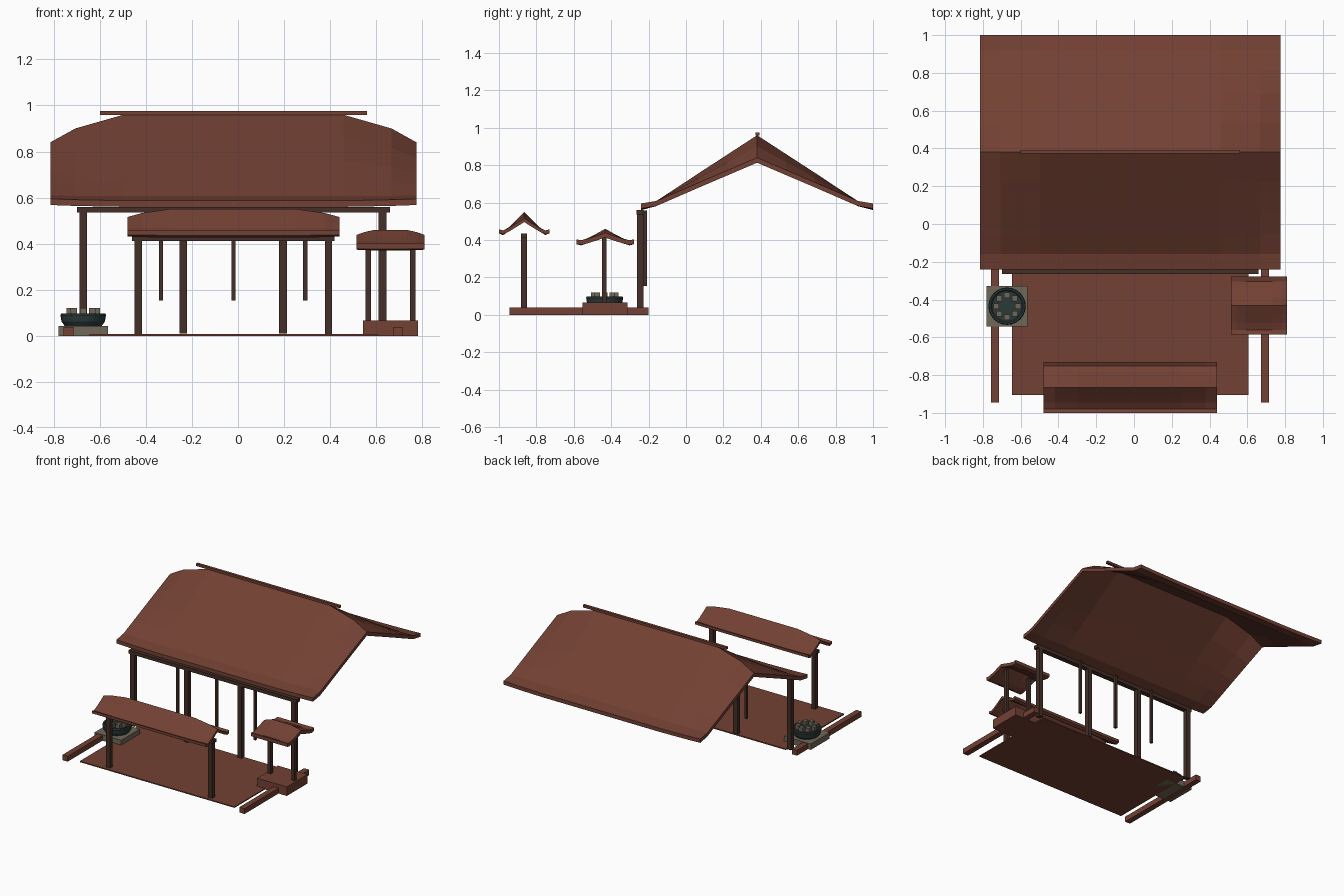
import bpy, bmesh, math
from mathutils import Vector

if "Cube" in bpy.data.objects:
    bpy.data.objects.remove(bpy.data.objects["Cube"], do_unlink=True)


def material(name, colour):
    m = bpy.data.materials.new(name)
    m.use_nodes = True
    m.diffuse_color = (*colour, 1)
    m.node_tree.nodes["Principled BSDF"].inputs["Base Color"].default_value = (*colour, 1)
    return m


RED = material("red brown wood", (0.17, 0.052, 0.033))
DARK = material("dark brown wood", (0.058, 0.028, 0.02))
STONE = material("grey stone", (0.16, 0.138, 0.1))
TEAL = material("dark teal", (0.024, 0.042, 0.042))


def finish(name, bm, mat):
    bmesh.ops.recalc_face_normals(bm, faces=bm.faces)
    mesh = bpy.data.meshes.new(name)
    bm.to_mesh(mesh)
    bm.free()
    mesh.materials.append(mat)
    ob = bpy.data.objects.new(name, mesh)
    bpy.context.collection.objects.link(ob)
    return ob


def box(name, x, y, z, mat):
    """Box from (min, max) ranges on each axis."""
    bm = bmesh.new()
    bmesh.ops.create_cube(bm, size=1)
    for v in bm.verts:
        v.co = [r[0] + (c + 0.5) * (r[1] - r[0]) for c, r in zip(v.co, (x, y, z))]
    return finish(name, bm, mat)


def post(name, x, y, z, width, mat=DARK):
    h = width / 2
    return box(name, (x - h, x + h), (y - h, y + h), z, mat)


def roof(name, centre, half, ridge, eave, end_drop, end_lift, thick, flat, slope):
    """Curved gable roof: ridge falls and eaves lift towards the ends."""
    bm = bmesh.new()
    side = [(0, 0), (flat / 2, 0), (flat, 0), ((flat + 1) * 0.54, 0.5), (1, 1)]
    columns = [(-u, d) for u, d in side[:0:-1]] + side
    rows = [(-t, f) for t, f in slope[:0:-1]] + slope
    layers = []
    for offset in (0, -thick):
        grid = []
        for u, d in columns:
            top, low = ridge - end_drop * d, eave + end_lift * d
            grid.append([bm.verts.new((centre[0] + u * half[0], centre[1] + t * half[1],
                                       top + (low - top) * f + offset)) for t, f in rows])
        layers.append(grid)
        for a, b in zip(grid, grid[1:]):
            for j in range(len(rows) - 1):
                bm.faces.new((a[j], b[j], b[j + 1], a[j + 1]))
    # close the rim between the upper and lower skins
    up, down = layers
    for i in range(len(columns) - 1):
        for j in (0, -1):
            bm.faces.new((up[i][j], up[i + 1][j], down[i + 1][j], down[i][j]))
    for j in range(len(rows) - 1):
        for i in (0, -1):
            bm.faces.new((up[i][j], up[i][j + 1], down[i][j + 1], down[i][j]))
    return finish(name, bm, RED)


# Roofs
sweep = [(0, 0), (0.25, 0.27), (0.5, 0.54), (0.7, 0.76), (0.87, 0.945), (1, 1)]
curl = [(0, 0), (0.3, 0.4), (0.6, 0.78), (0.84, 1), (1, 0.9)]
roof("main_roof", (-0.02, 0.38), (0.795, 0.62), 0.96, 0.587, 0.12, 0.008, 0.027, 0.6, sweep)
roof("gate_roof", (-0.02, -0.865), (0.46, 0.135), 0.55, 0.446, 0.034, 0.005, 0.02, 0.6, curl)
roof("side_roof", (0.662, -0.432), (0.148, 0.153), 0.46, 0.396, 0.022, 0.003, 0.025, 0.48, curl)
box("main_ridge_bar", (-0.6, 0.56), (0.372, 0.392), (0.958, 0.975), RED)

# Hall front: beam, posts and hanging bars
box("hall_beam", (-0.7, 0.66), (-0.265, -0.228), (0.535, 0.56), DARK)
for i, x in enumerate((-0.672, -0.238, 0.195, 0.628)):
    post(f"hall_post_{i + 1}", x, -0.245, (0.01, 0.54), 0.034)
for i, x in enumerate((-0.335, -0.02, 0.292)):
    post(f"hanging_bar_{i + 1}", x, -0.218, (0.153, 0.558), 0.018)

# Front gate
box("gate_beam", (-0.46, 0.42), (-0.882, -0.85), (0.412, 0.436), DARK)
for side, x in (("right", -0.433), ("left", 0.393)):
    post(f"gate_post_{side}", x, -0.867, (0.005, 0.42), 0.032)

# Side shelter on its block
box("side_block", (0.542, 0.782), (-0.553, -0.313), (0, 0.066), RED)
for side, x in (("right", 0.566), ("left", 0.758)):
    post(f"side_post_{side}", x, -0.436, (0.06, 0.412), 0.024)

# Ground parts
box("floor", (-0.645, 0.605), (-0.905, -0.23), (0, 0.008), RED)
for side, x in (("right", -0.736), ("left", 0.694)):
    box(f"rail_{side}", (x - 0.021, x + 0.021), (-0.945, -0.2), (0, 0.039), RED)

# Stone basin with a ring of blocks
bx, by = -0.672, -0.435
box("basin_slab", (bx - 0.108, bx + 0.108), (by - 0.108, by + 0.108), (0, 0.043), STONE)
bm = bmesh.new()
rings = []
for r, z in ((0.078, 0.04), (0.094, 0.062), (0.099, 0.09), (0.095, 0.098), (0.086, 0.098), (0.08, 0.092)):
    rings.append([bm.verts.new((bx + r * math.cos(a), by + r * math.sin(a), z))
                  for a in (math.tau * k / 24 for k in range(24))])
for a, b in zip(rings, rings[1:]):
    for k in range(24):
        n = (k + 1) % 24
        bm.faces.new((a[k], a[n], b[n], b[k]))
bm.faces.new(rings[0])
bm.faces.new(rings[-1])
finish("basin_bowl", bm, TEAL)
for k in range(8):
    a = math.tau * k / 8
    post(f"basin_block_{k + 1}", bx + 0.058 * math.cos(a), by + 0.058 * math.sin(a),
         (0.088, 0.12), 0.03, STONE)
